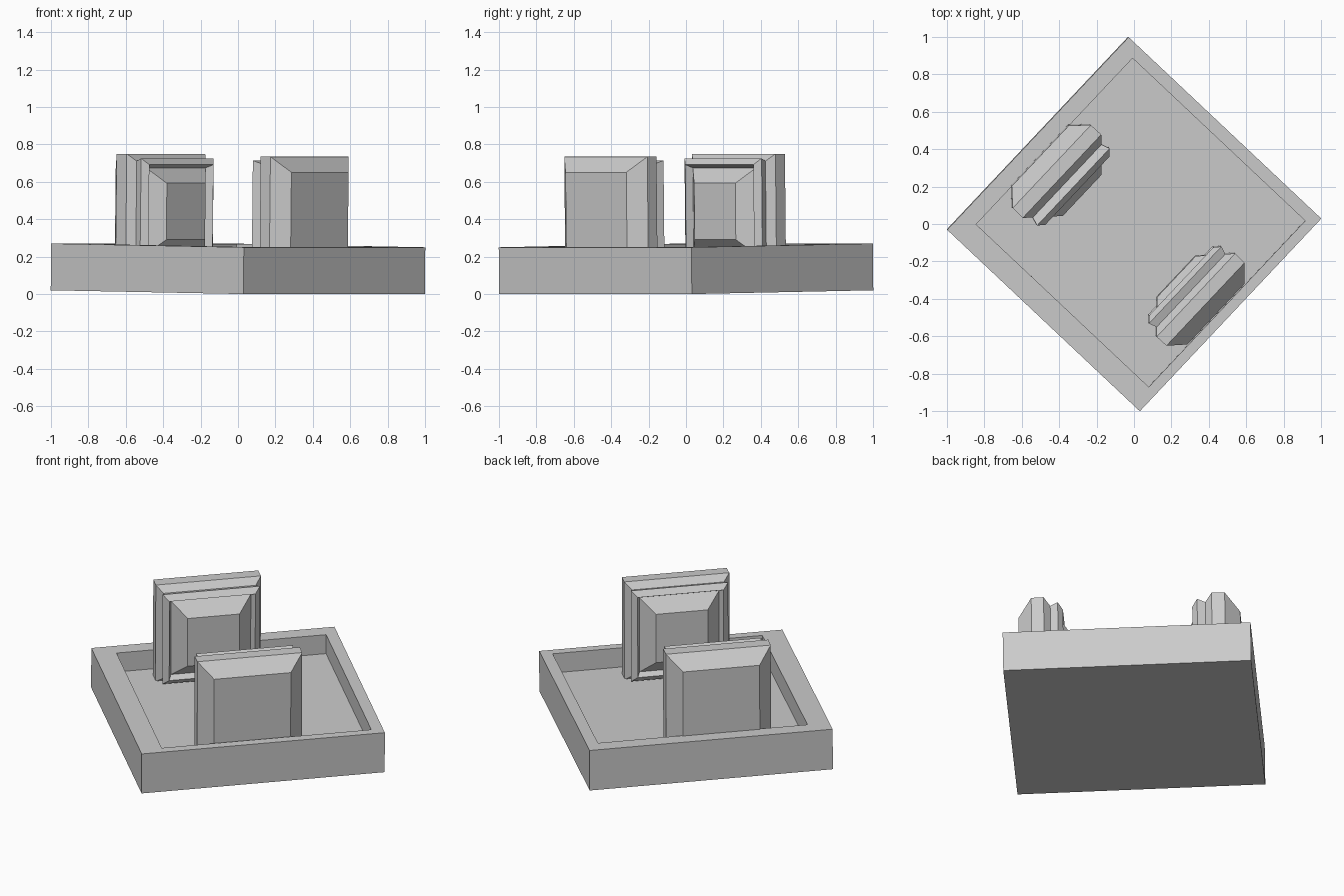
import bpy, bmesh, math
from mathutils import Matrix

if "Cube" in bpy.data.objects:
    bpy.data.objects.remove(bpy.data.objects["Cube"])

# Shared placement: turned on its vertical axis and tipped very slightly
TILT = math.atan(0.0142)
HALF = 0.7075
PLACE = (Matrix.Translation((0, 0, HALF * math.sin(TILT)))
         @ Matrix.Rotation(math.atan2(1.03, 0.97), 4, 'Z')
         @ Matrix.Rotation(TILT, 4, 'X')
         @ Matrix.Translation((0, 0.0018, 0)))


def loft(name, rings):
    """Skin a series of four-cornered rings and cap both ends."""
    bm = bmesh.new()
    loops = [[bm.verts.new(p) for p in ring] for ring in rings]
    for a, b in zip(loops, loops[1:]):
        for i in range(4):
            j = (i + 1) % 4
            bm.faces.new((a[i], a[j], b[j], b[i]))
    bm.faces.new(loops[0])
    bm.faces.new(loops[-1])
    bmesh.ops.recalc_face_normals(bm, faces=bm.faces)
    bm.transform(PLACE)
    mesh = bpy.data.meshes.new(name)
    bm.to_mesh(mesh)
    bm.free()
    obj = bpy.data.objects.new(name, mesh)
    bpy.context.collection.objects.link(obj)
    return obj


def flat_ring(x0, x1, y0, y1, z):
    return [(x0, y0, z), (x1, y0, z), (x1, y1, z), (x0, y1, z)]


# Tray: outer walls, rim of uneven width, recessed floor
outer = (-HALF, HALF, -HALF, HALF)
inner = (-0.58, 0.64, -0.653, 0.615)
loft("tray", [flat_ring(*outer, 0), flat_ring(*outer, 0.25),
              flat_ring(*inner, 0.25), flat_ring(*inner, 0.13)])

# Panel profile: (distance from outer face, half width of square)
PROFILE = [(0, 0.223), (0.083, 0.305), (0.158, 0.306), (0.196, 0.268),
           (0.242, 0.283), (0.272, 0.25), (0.315, 0.232), (0.31, 0.232),
           (0.31, 0.151)]
# groove behind the frame, then the raised centre
PROFILE[6:] = [(0.232, 0.232), (0.309, 0.151)]


def upright(name, cx, y_out, direction, depth):
    cz = 0.427
    loft(name, [[(cx + sx * h, y_out + direction * d * depth, cz + sz * h)
                 for sx, sz in ((-1, -1), (1, -1), (1, 1), (-1, 1))]
                for d, h in PROFILE])


# Two facing framed panels standing in the tray
upright("rear_panel", -0.078, 0.622, -1, 1.0)
upright("front_panel", -0.05, -0.642, 1, 0.94)
